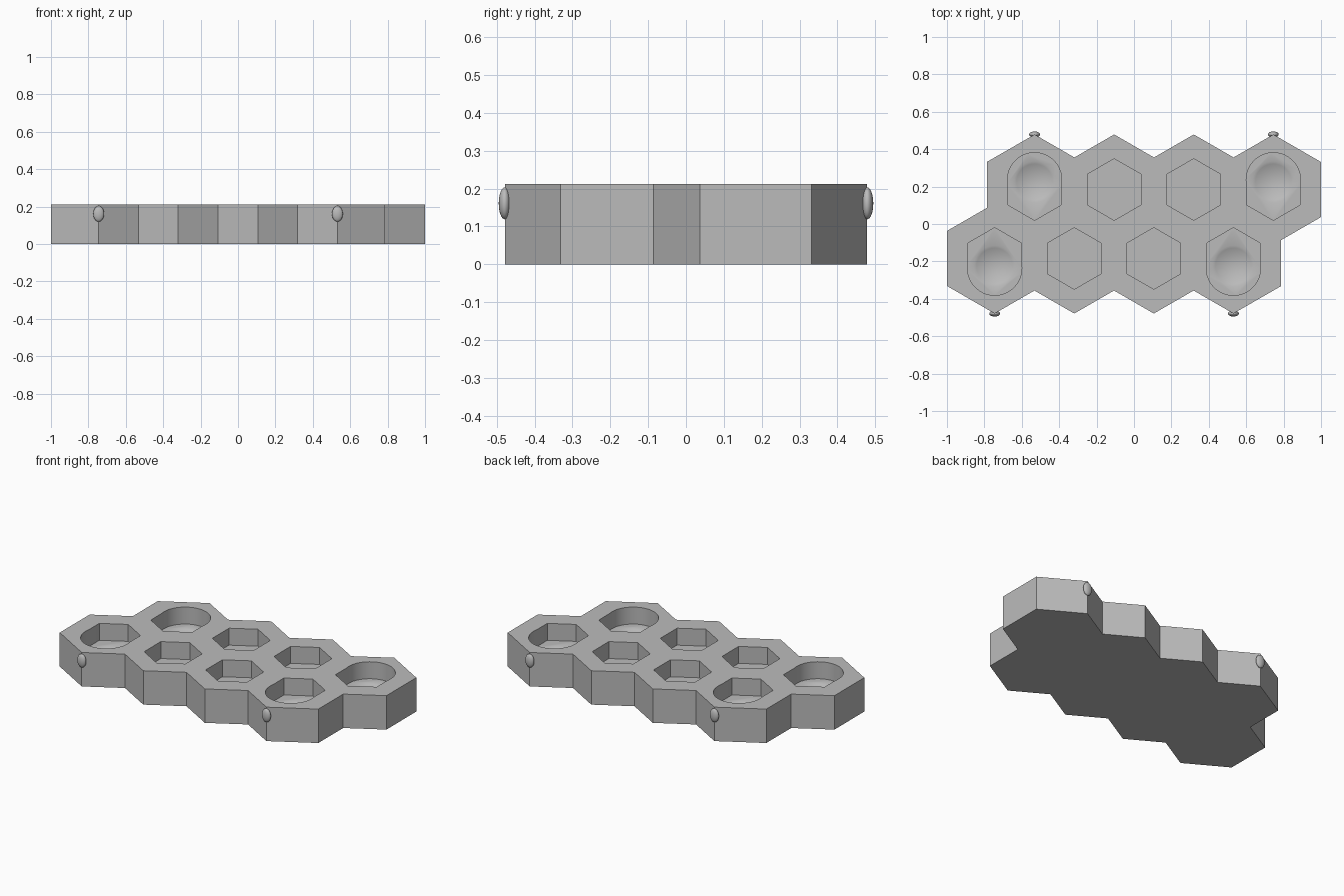
import bpy, bmesh, math
from math import sin, cos, pi, sqrt

if "Cube" in bpy.data.objects:
    bpy.data.objects.remove(bpy.data.objects["Cube"], do_unlink=True)

GAP = 0.4255                      # spacing of cells in a row
APO = 0.255                       # half width of an outer cell
RAD = APO * 2 / sqrt(3)
ROW = GAP * sqrt(3) / 4           # row distance from the centre line
HEIGHT, FLOOR = 0.212, 0.106
POCKET = 0.1645                   # corner radius of a pocket
SCOOP = 0.145                     # radius of the round pocket end
SCOOP_SHIFT = 0.052
CELLS = [-1 + APO + GAP * i for i in range(4)]   # front row centres

grey = bpy.data.materials.new("plain grey")
grey.use_nodes = True
grey.diffuse_color = (0.5, 0.5, 0.5, 1)
grey.node_tree.nodes["Principled BSDF"].inputs["Base Color"].default_value = (0.5, 0.5, 0.5, 1)


def add_object(name, bm):
    bmesh.ops.recalc_face_normals(bm, faces=bm.faces)
    mesh = bpy.data.meshes.new(name)
    bm.to_mesh(mesh)
    bm.free()
    mesh.materials.append(grey)
    obj = bpy.data.objects.new(name, mesh)
    bpy.context.collection.objects.link(obj)
    return obj


def prism(name, outline, low, high):
    bm = bmesh.new()
    base = bm.faces.new([bm.verts.new((x, y, low)) for x, y in outline])
    top = bmesh.ops.extrude_face_region(bm, geom=[base])["geom"]
    verts = [v for v in top if isinstance(v, bmesh.types.BMVert)]
    bmesh.ops.translate(bm, verts=verts, vec=(0, 0, high - low))
    return add_object(name, bm)


def turned(points):
    return [(-x, -y) for x, y in points]


def smooth(obj):
    bpy.ops.object.select_all(action="DESELECT")
    obj.select_set(True)
    bpy.context.view_layer.objects.active = obj
    bpy.ops.object.shade_smooth_by_angle(angle=math.radians(30))


def cut(target, cutter):
    mod = target.modifiers.new("cut", "BOOLEAN")
    mod.operation, mod.solver, mod.object = "DIFFERENCE", "EXACT", cutter
    bpy.ops.object.select_all(action="DESELECT")
    target.select_set(True)
    bpy.context.view_layer.objects.active = target
    bpy.ops.object.modifier_apply(modifier=mod.name)
    bpy.data.objects.remove(cutter, do_unlink=True)


def hexagon(cx, cy, r):
    return [(cx + r * sin(i * pi / 3), cy + r * cos(i * pi / 3)) for i in range(6)]


def scooped(cx, cy):
    # hexagon at the back, round at the front
    arc = []
    start = math.acos(POCKET * sqrt(3) / 2 / SCOOP)
    for i in range(41):
        a = start - (pi + 2 * start) * i / 40
        arc.append((cx + SCOOP * cos(a), cy - SCOOP_SHIFT + SCOOP * sin(a)))
    h = hexagon(cx, cy, POCKET)
    return [h[5], h[0], h[1]] + arc


def dish(cx, cy):
    # shallow round hollow, spun from a parabola
    r, depth = 0.11, 0.025
    profile = [(r * i / 8, FLOOR - depth * (1 - (i / 8) ** 2)) for i in range(9)]
    profile += [(r, FLOOR + 0.03), (0, FLOOR + 0.03)]
    bm = bmesh.new()
    verts = [bm.verts.new((cx + x, cy, z)) for x, z in profile]
    edges = [bm.edges.new(pair) for pair in zip(verts, verts[1:])]
    bmesh.ops.spin(bm, geom=verts + edges, cent=(cx, cy, 0), axis=(0, 0, 1),
                   angle=2 * pi, steps=40)
    bmesh.ops.remove_doubles(bm, verts=bm.verts, dist=0.0005)
    return add_object("dish_cutter", bm)


# Tray body: zigzag front half, turned round for the back half
notch = 1 - GAP / 2
half = [(-notch, -ROW + RAD / 2 + GAP / 2 / sqrt(3)),
        (-1, -ROW + RAD / 2), (-1, -ROW - RAD / 2)]
for i, cx in enumerate(CELLS):
    half.append((cx, -ROW - RAD))
    if i < 3:
        half.append((cx + GAP / 2, -ROW - RAD + GAP / 2 / sqrt(3)))
half.append((notch, -ROW - RAD / 2))
body = prism("tray_body", half + turned(half), 0, HEIGHT)

# Pockets: plain hexagons inside, scooped ones at the row ends
for side in (1, -1):
    for i, cx in enumerate(CELLS):
        end = i in (0, 3)
        outline = scooped(cx, -ROW) if end else hexagon(cx, -ROW, POCKET)
        if side < 0:
            outline = turned(outline)
        cut(body, prism("pocket_cutter", outline, FLOOR, HEIGHT + 0.1))
        if end:
            cut(body, dish(side * cx, -side * 0.225))
smooth(body)

# Small oval nubs on the end cell corners
for side, label in ((1, "front"), (-1, "back")):
    for i in (0, 3):
        bm = bmesh.new()
        bmesh.ops.create_uvsphere(bm, u_segments=32, v_segments=16, radius=1)
        bmesh.ops.scale(bm, verts=bm.verts, vec=(0.029, 0.016, 0.042))
        bmesh.ops.translate(bm, verts=bm.verts,
                            vec=(side * CELLS[i], -side * (ROW + RAD), 0.161))
        x_side = "right" if side * CELLS[i] < 0 else "left"
        smooth(add_object(f"{label}_{x_side}_nub", bm))
